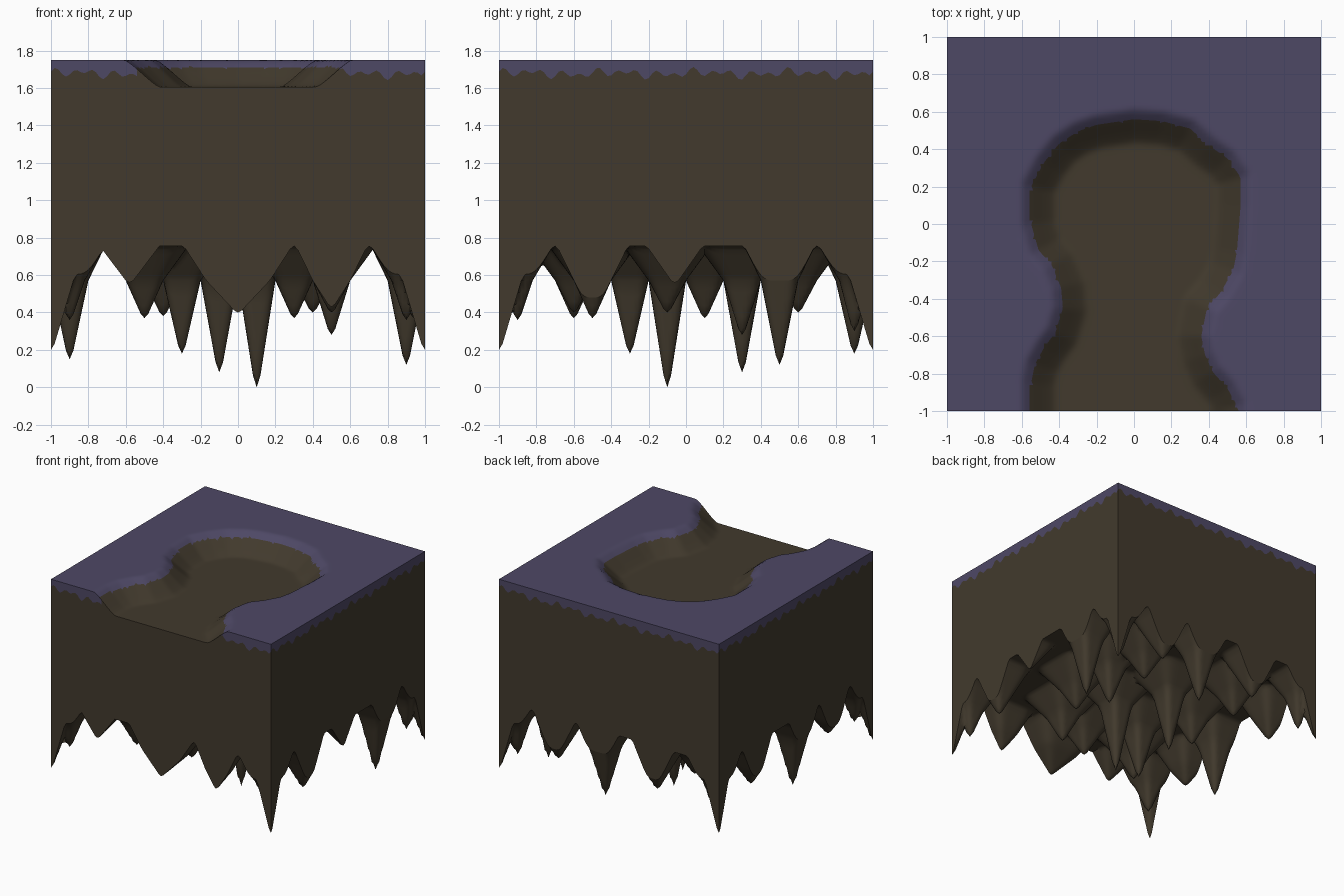
import bpy, bmesh, math

if "Cube" in bpy.data.objects:
    bpy.data.objects.remove(bpy.data.objects["Cube"])

N = 100                      # grid cells per side
STEP = 2 / N
TOP, FLOOR, BASE, KNEE = 1.75, 1.605, 0.755, 0.57

def material(name, rgb):
    m = bpy.data.materials.new(name)
    m.diffuse_color = (*rgb, 1)
    m.use_nodes = True
    m.node_tree.nodes["Principled BSDF"].inputs["Base Color"].default_value = m.diffuse_color
    return m

# Outline of the sunken path and clearing, seen from above
LEFT = [(-.55, -1.5), (-.55, -.85), (-.53, -.75), (-.48, -.66), (-.42, -.58), (-.38, -.45),
        (-.39, -.34), (-.44, -.22), (-.51, -.14), (-.55, 0), (-.55, .2), (-.48, .33),
        (-.4, .43), (-.3, .495), (-.2, .53), (0, .56)]
RIGHT = [(.15, .55), (.3, .51), (.4, .42), (.5, .35), (.57, .25), (.57, .1), (.55, -.15),
         (.53, -.25), (.46, -.37), (.39, -.45), (.36, -.6), (.38, -.7), (.42, -.79),
         (.5, -.88), (.55, -.97), (.57, -1.5)]
OUTLINE = LEFT + RIGHT

def path_distance(x, y):
    """Signed distance to the path outline (negative inside) and nearest point."""
    best, near, inside = 9, (x, y), False
    for (ax, ay), (bx, by) in zip(OUTLINE, OUTLINE[1:] + OUTLINE[:1]):
        dx, dy = bx - ax, by - ay
        if (ay > y) != (by > y) and x < ax + (y - ay) / dy * dx:
            inside = not inside
        if ay < -1.4 and by < -1.4:
            continue
        t = max(0, min(1, ((x - ax) * dx + (y - ay) * dy) / (dx * dx + dy * dy)))
        px, py = ax + t * dx, ay + t * dy
        d = math.hypot(x - px, y - py)
        if d < best:
            best, near = d, (px, py)
    return (-best if inside else best), near

def top_height(d):
    """Straight slope between floor and rim, with softened ends."""
    t = (d + .125) / .175
    s = max(0, min(1, (t + .15) / 1.3))
    t = .5 * max(0, min(1, t)) + .5 * s * s * (3 - 2 * s)
    return FLOOR + (TOP - FLOOR) * t

# Hanging rock spikes: x, y, tip height, knee radius, rim radius
CORNER, WALL, INNER = (.12, .21), (.1, .19), (.1, .235)
SPIKES = [(x, y, .2, *CORNER) for x in (-1, 1) for y in (-1, 1)]
SPIKES += [(x, y, z, *WALL) for x, y, z in [
    (.9, .5, .12), (-.9, -.1, .15), (.1, .9, .18), (-.4, .94, .38), (.5, .94, .39),
    (.5, -1, .43), (.94, -.5, .37), (-.94, .5, .4), (-.94, -.5, .43)]]
SPIKES += [(0, -1, .4, .17, .29), (-.58, -1, .56, .02, .16), (1, -.06, .56, .02, .15)]
SPIKES += [(x, y, z, *INNER) for x, y, z in [
    (.1, -.1, 0), (-.1, .3, .08), (-.3, -.3, .18), (.5, .3, .28), (.3, -.5, .37),
    (-.5, .1, .37), (-.5, .6, .4), (.4, .6, .4), (.5, -.1, .4), (-.5, -.6, .37),
    (0, -.6, .4), (.9, .9, .3), (.9, -.9, .36), (-.9, .9, .3), (-.9, -.9, .36)]]

def under_height(x, y):
    z = BASE
    for sx, sy, tip, knee, rim in SPIKES:
        dx, dy = abs(x - sx), abs(y - sy)
        if max(dx, dy) > rim:
            continue
        if abs(sx) == .9 and abs(sy) == .9:      # small spikes beside the corners
            rim, knee = .19, .08
        r = (dx ** 5 + dy ** 5) ** .2
        if r < knee:
            z = min(z, tip + (KNEE - tip) * max(0, r - .01) / (knee - .01))
        else:
            z = min(z, KNEE + (BASE - KNEE) * (r - knee) / (rim - knee))
    return z

def band_height(s):
    """Ragged lower edge of the purple layer along the walls."""
    return 1.678 + .016 * math.sin(s * 62) + .012 * math.sin(s * 37 + 1) + .008 * math.sin(s * 13)

bm = bmesh.new()
top, under, dist = {}, {}, {}
for i in range(N + 1):
    for j in range(N + 1):
        x, y = -1 + i * STEP, -1 + j * STEP
        under[i, j] = bm.verts.new((x, y, under_height(x, y)))
        d, near = path_distance(x, y)
        # pull nearby vertices onto the colour boundary
        if abs(d) < STEP * .5 and 0 < i < N and 0 < j < N:
            (x, y), d = near, 0
        dist[i, j] = d
        top[i, j] = bm.verts.new((x, y, top_height(d)))

# Top surface and spiky underside
for i in range(N):
    for j in range(N):
        q = [(i, j), (i + 1, j), (i + 1, j + 1), (i, j + 1)]
        f = bm.faces.new([top[k] for k in q])
        f.material_index = 1 if sum(dist[k] for k in q) > 0 else 0
        bm.faces.new([under[k] for k in reversed(q)])

# Side walls with the ragged purple band
ring = ([(i, 0) for i in range(N)] + [(N, j) for j in range(N)] +
        [(i, N) for i in range(N, 0, -1)] + [(0, j) for j in range(N, 0, -1)])
mid, walls = [], []
for n, k in enumerate(ring):
    c = top[k].co
    mid.append(bm.verts.new((c.x, c.y, min(band_height((n % N) * STEP), c.z - .003))))
for n, k in enumerate(ring):
    m = (n + 1) % len(ring)
    k2 = ring[m]
    walls.append(bm.faces.new((under[k], under[k2], mid[m], mid[n])))
    f = bm.faces.new((mid[n], mid[m], top[k2], top[k]))
    f.material_index = 1 if min(top[k].co.z, top[k2].co.z) > 1.69 else 0
    walls.append(f)

bmesh.ops.recalc_face_normals(bm, faces=bm.faces)
# Cut the walls loose so their shading stays flat
wall_set = set(walls)
rim_edges = [e for e in bm.edges if sum(f in wall_set for f in e.link_faces) == 1]
bmesh.ops.split_edges(bm, edges=rim_edges)

mesh = bpy.data.meshes.new("floating_ground_block")
bm.to_mesh(mesh)
bm.free()
mesh.materials.append(material("brown_rock", (.054, .042, .026)))
mesh.materials.append(material("purple_topsoil", (.076, .065, .131)))
block = bpy.data.objects.new("floating_ground_block", mesh)
bpy.context.collection.objects.link(block)
bpy.context.view_layer.objects.active = block
block.select_set(True)
bpy.ops.object.shade_smooth_by_angle(angle=math.radians(50))
